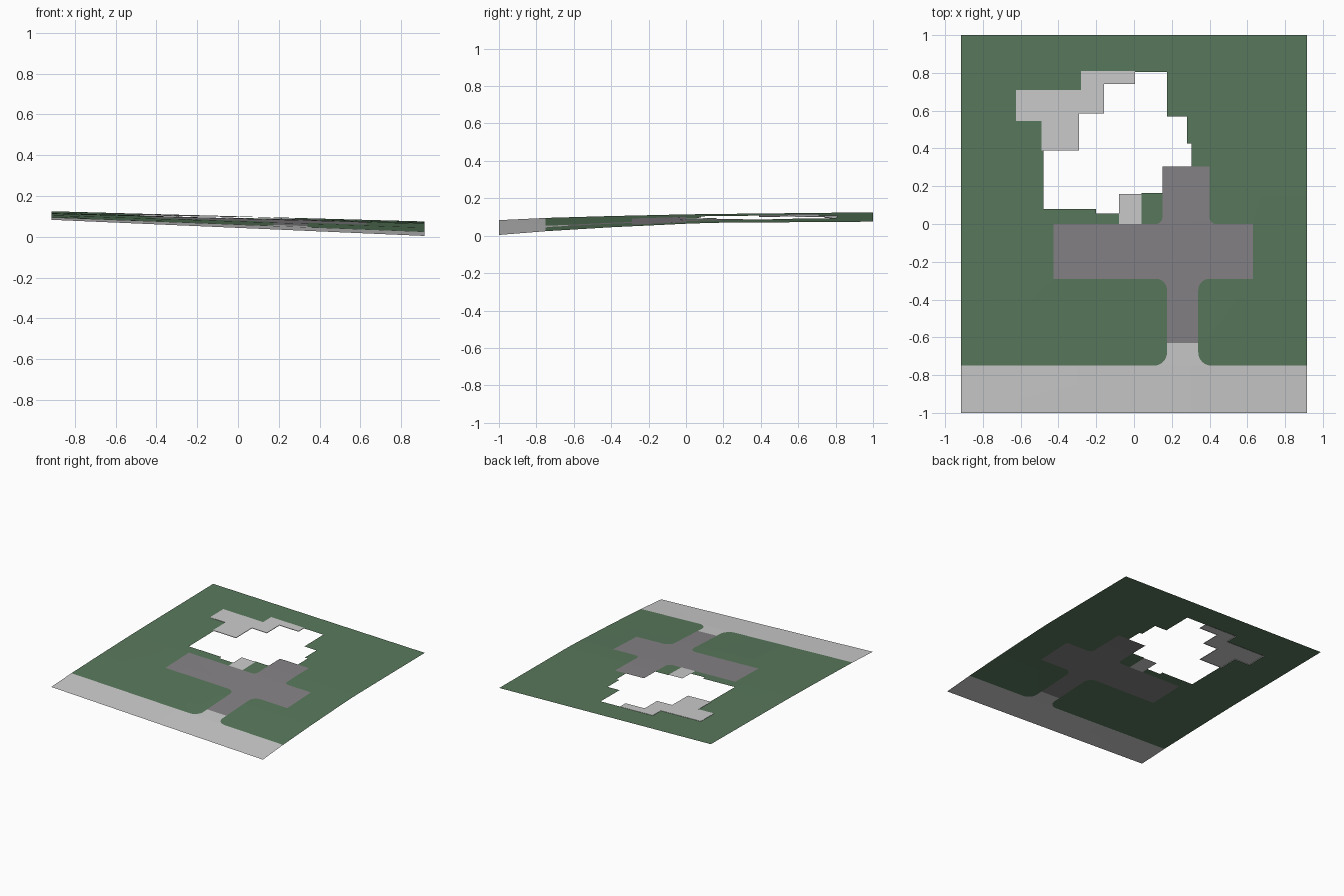
import bpy, bmesh, math
from mathutils import Vector

if "Cube" in bpy.data.objects:
    bpy.data.objects.remove(bpy.data.objects["Cube"])

# Slope stations: (y, height on west edge, height on east edge)
STATIONS = [(-1, .083, .004), (-.75, .095, .024), (-.4, .105, .045),
            (0, .114, .064), (.15, .116, .069), (1, .125, .075)]
W = .915


def height(x, y):
    t = (x + W) / (2 * W)
    for (y0, a0, b0), (y1, a1, b1) in zip(STATIONS, STATIONS[1:]):
        if y <= y1 + 1e-6:
            s = (y - y0) / (y1 - y0)
            a, b = a0 + (a1 - a0) * s, b0 + (b1 - b0) * s
            return a + (b - a) * t
    return a + (b - a) * t


def rounded(points, steps=6):
    """Replace every (x, y, r) corner with an arc tangent to both edges."""
    out = []
    n = len(points)
    for i, p in enumerate(points):
        c = Vector(p[:2])
        if len(p) == 2:
            out.append(c)
            continue
        u = (Vector(points[i - 1][:2]) - c).normalized()
        v = (Vector(points[(i + 1) % n][:2]) - c).normalized()
        for k in range(steps + 1):
            a = math.pi / 2 * k / steps
            out.append(c + p[2] * (u * (1 - math.sin(a)) + v * (1 - math.cos(a))))
    return out


def material(name, rgb):
    m = bpy.data.materials.new(name)
    m.diffuse_color = (*rgb, 1)
    m.use_nodes = True
    m.node_tree.nodes["Principled BSDF"].inputs["Base Color"].default_value = m.diffuse_color
    return m


def draped(name, points, mat=None, lift=0.0, skirt=0.0):
    """Flat outline, sliced at the slope stations and draped on the slope."""
    bm = bmesh.new()
    face = bm.faces.new([bm.verts.new((p.x, p.y, 0)) for p in rounded(points)])
    face.normal_update()
    if face.normal.z < 0:
        face.normal_flip()
    bmesh.ops.triangulate(bm, faces=bm.faces[:])
    cuts = [((0, s[0], 0), (0, 1, 0)) for s in STATIONS[1:-1]]
    cuts += [((0, y, 0), (0, 1, 0)) for y in (-.6, -.2, .4, .7)]
    cuts += [((x, 0, 0), (1, 0, 0)) for x in (-.6, -.3, 0, .3, .6)]
    for co, no in cuts:
        bmesh.ops.bisect_plane(bm, geom=bm.verts[:] + bm.edges[:] + bm.faces[:],
                               plane_co=co, plane_no=no, dist=1e-5)
    for v in bm.verts:
        v.co.z = height(v.co.x, v.co.y) + lift
    if skirt:
        rim = [e for e in bm.edges if e.is_boundary]
        new = bmesh.ops.extrude_edge_only(bm, edges=rim)["geom"]
        for v in new:
            if isinstance(v, bmesh.types.BMVert):
                v.co.z -= skirt
    me = bpy.data.meshes.new(name)
    bm.to_mesh(me)
    bm.free()
    ob = bpy.data.objects.new(name, me)
    bpy.context.collection.objects.link(ob)
    if mat:
        me.materials.append(mat)
    return ob


grass = material("grass_green", (.10, .19, .107))
asphalt = material("asphalt_grey", (.235, .225, .235))

# Lawn wrapping around the driveway, patio and open house footprint
patio_outer = [(-.49, .39), (-.49, .545), (-.625, .545), (-.625, .71),
               (-.28, .71), (-.28, .81), (.005, .81)]
draped("lawn", [
    (-W, -.75), (.175, -.75, .07), (.175, -.29, .06), (-.425, -.29),
    (-.425, 0), (-.08, 0), (-.08, .055), (-.2, .055), (-.2, .08), (-.48, .08),
    (-.48, .39)] + patio_outer + [
    (.005, .805), (.175, .805), (.175, .57), (.28, .57), (.28, .425),
    (.305, .425), (.305, .305), (.4, .305), (.4, 0, .035), (.63, 0),
    (.63, -.29), (.34, -.29, .06), (.34, -.75, .07), (W, -.75), (W, 1), (-W, 1)],
    grass)

# Small lawn bed between the path and the driveway
draped("lawn_bed", [(.04, 0), (.15, 0, .035), (.15, .165), (.04, .165)], grass)

# Driveway with turning area
draped("driveway", [
    (.175, -.63), (.34, -.63), (.34, -.29, .06), (.63, -.29), (.63, 0),
    (.4, 0, .035), (.4, .305), (.15, .305), (.15, 0, .035), (-.425, 0),
    (-.425, -.29), (.175, -.29, .06)], asphalt)

# Street with flared driveway entrance
draped("street", [
    (-W, -1), (W, -1), (W, -.75), (.34, -.75, .07), (.34, -.63),
    (.175, -.63), (.175, -.75, .07), (-W, -.75)])

# Paved patio and front path
draped("patio", patio_outer + [
    (.005, .74), (-.16, .74), (-.16, .585), (-.29, .585), (-.29, .39)],
    lift=.002, skirt=.004)
draped("front_path", [(-.08, 0), (.04, 0), (.04, .16), (-.08, .16)])

# Stand the lowest corner on the ground
low = min(v.co.z for o in bpy.data.objects for v in o.data.vertices)
for o in bpy.data.objects:
    for v in o.data.vertices:
        v.co.z -= low - .004
